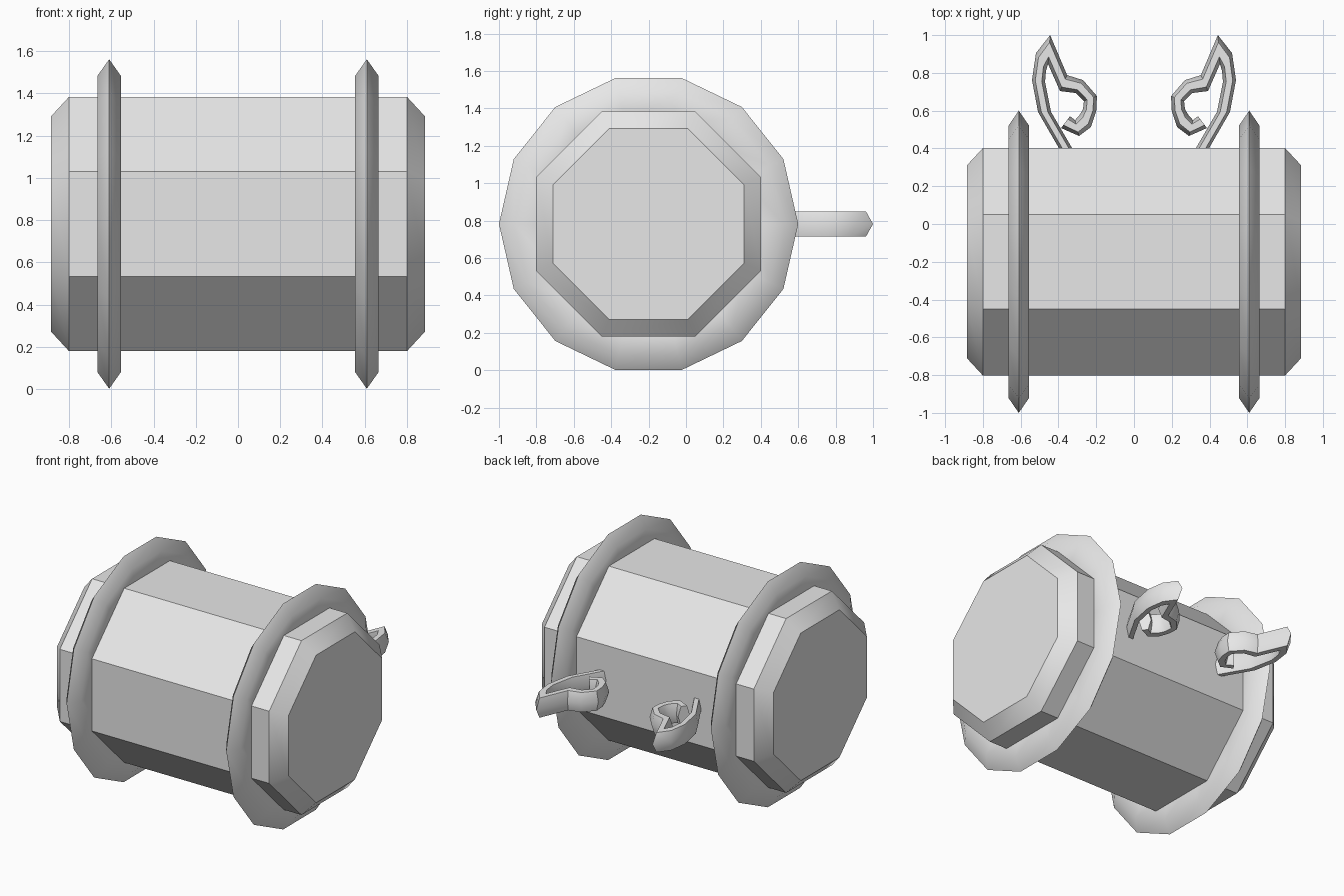
import bpy, bmesh, math
from mathutils import Vector

if "Cube" in bpy.data.objects:
    bpy.data.objects.remove(bpy.data.objects["Cube"])

CY, CZ = -0.2, 0.782   # barrel axis position

grey = bpy.data.materials.new("light_grey")
grey.diffuse_color = (0.8, 0.8, 0.8, 1)
grey.use_nodes = True
grey.node_tree.nodes["Principled BSDF"].inputs["Base Color"].default_value = grey.diffuse_color


def loft(name, rings, closed=False):
    """Skin a list of equal-length point rings; cap the ends unless closed."""
    bm = bmesh.new()
    rows = [[bm.verts.new(p) for p in r] for r in rings]
    n = len(rows[0])
    pairs = list(zip(rows, rows[1:]))
    if closed:
        pairs.append((rows[-1], rows[0]))
    for a, b in pairs:
        for i in range(n):
            j = (i + 1) % n
            bm.faces.new((a[i], a[j], b[j], b[i]))
    if not closed:
        bm.faces.new(rows[0])
        bm.faces.new(rows[-1])
    bmesh.ops.recalc_face_normals(bm, faces=bm.faces)
    me = bpy.data.meshes.new(name)
    bm.to_mesh(me)
    bm.free()
    me.materials.append(grey)
    ob = bpy.data.objects.new(name, me)
    bpy.context.collection.objects.link(ob)
    bpy.ops.object.select_all(action='DESELECT')
    ob.select_set(True)
    bpy.context.view_layer.objects.active = ob
    bpy.ops.object.shade_smooth_by_angle(angle=math.radians(40))
    return ob


def polygon(x, r, n, phase=0.0):
    """Regular polygon around the barrel axis."""
    return [Vector((x, CY + r * math.cos(phase + math.tau * i / n),
                    CZ + r * math.sin(phase + math.tau * i / n))) for i in range(n)]


# Octagonal barrel with chamfered ends
octa = 1 / math.cos(math.pi / 8)
loft("barrel", [polygon(x, a * octa, 8, math.pi / 8) for x, a in
                ((-0.885, 0.51), (-0.8, 0.602), (0.8, 0.602), (0.885, 0.51))])

# Sharp-rimmed hoops with a hexagonal section
for side, tag in ((-1, "left"), (1, "right")):
    section = [(0, 0.8), (0.055, 0.72), (0.055, 0.56),
               (0, 0.48), (-0.055, 0.56), (-0.055, 0.72)]
    loft(tag + "_hoop", [polygon(side * 0.61 + dx, r, 14) for dx, r in section], closed=True)

# Curled hooks at the back: outer edge x, y and inner edge x, y along the curl
curl = [(-0.385, 0.38, -0.315, 0.38), (-0.508, 0.593, -0.439, 0.593),
        (-0.54, 0.762, -0.471, 0.751), (-0.519, 0.905, -0.466, 0.81),
        (-0.444, 1.0, -0.455, 0.847), (-0.354, 0.788, -0.392, 0.704),
        (-0.27, 0.762, -0.307, 0.693), (-0.196, 0.677, -0.265, 0.651),
        (-0.20, 0.598, -0.27, 0.608), (-0.228, 0.513, -0.286, 0.58),
        (-0.291, 0.466, -0.312, 0.55), (-0.386, 0.508, -0.339, 0.571)]
hex_section = [(0, 0), (0.25, 1), (0.75, 1), (1, 0), (0.75, -1), (0.25, -1)]
for side, tag in ((1, "left"), (-1, "right")):
    rings = []
    for ox, oy, ix, iy in curl:
        outer, inner = Vector((side * ox, oy, CZ)), Vector((side * ix, iy, CZ))
        rings.append([outer.lerp(inner, t) + Vector((0, 0, 0.068 * h)) for t, h in hex_section])
    loft(tag + "_hook", rings)
